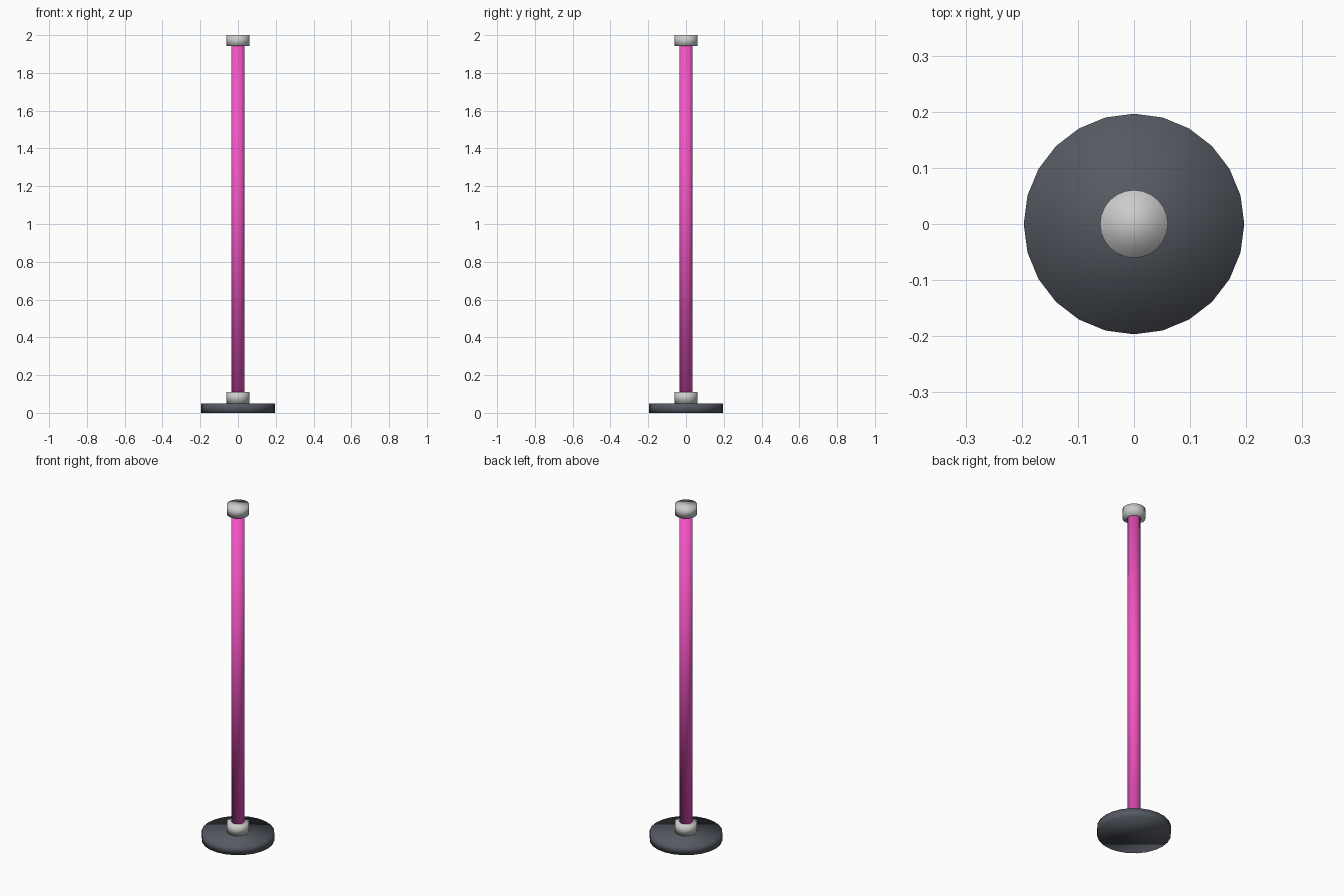
import bpy

if "Cube" in bpy.data.objects:
    bpy.data.objects.remove(bpy.data.objects["Cube"])


def material(name, color):
    mat = bpy.data.materials.new(name)
    mat.diffuse_color = (*color, 1.0)
    mat.use_nodes = True
    mat.node_tree.nodes["Principled BSDF"].inputs["Base Color"].default_value = mat.diffuse_color
    return mat


def cylinder(name, radius, z0, z1, mat):
    bpy.ops.mesh.primitive_cylinder_add(
        vertices=24, radius=radius, depth=z1 - z0, location=(0, 0, (z0 + z1) / 2))
    obj = bpy.context.object
    obj.name = name
    bpy.ops.object.shade_smooth()  # fully smooth, caps included
    obj.data.materials.append(mat)
    return obj


dark = material("dark_grey", (0.09, 0.10, 0.12))
white = material("off_white", (0.8, 0.8, 0.82))
pink = material("pink", (0.9, 0.09, 0.55))

# Weighted disc foot
cylinder("base_disc", 0.1965, 0.0, 0.051, dark)
# Collars at both ends of the tube
cylinder("lower_collar", 0.0605, 0.051, 0.11, white)
cylinder("upper_collar", 0.0605, 1.942, 2.0, white)
# Long coloured tube between the collars
cylinder("light_tube", 0.0355, 0.11, 1.942, pink)
